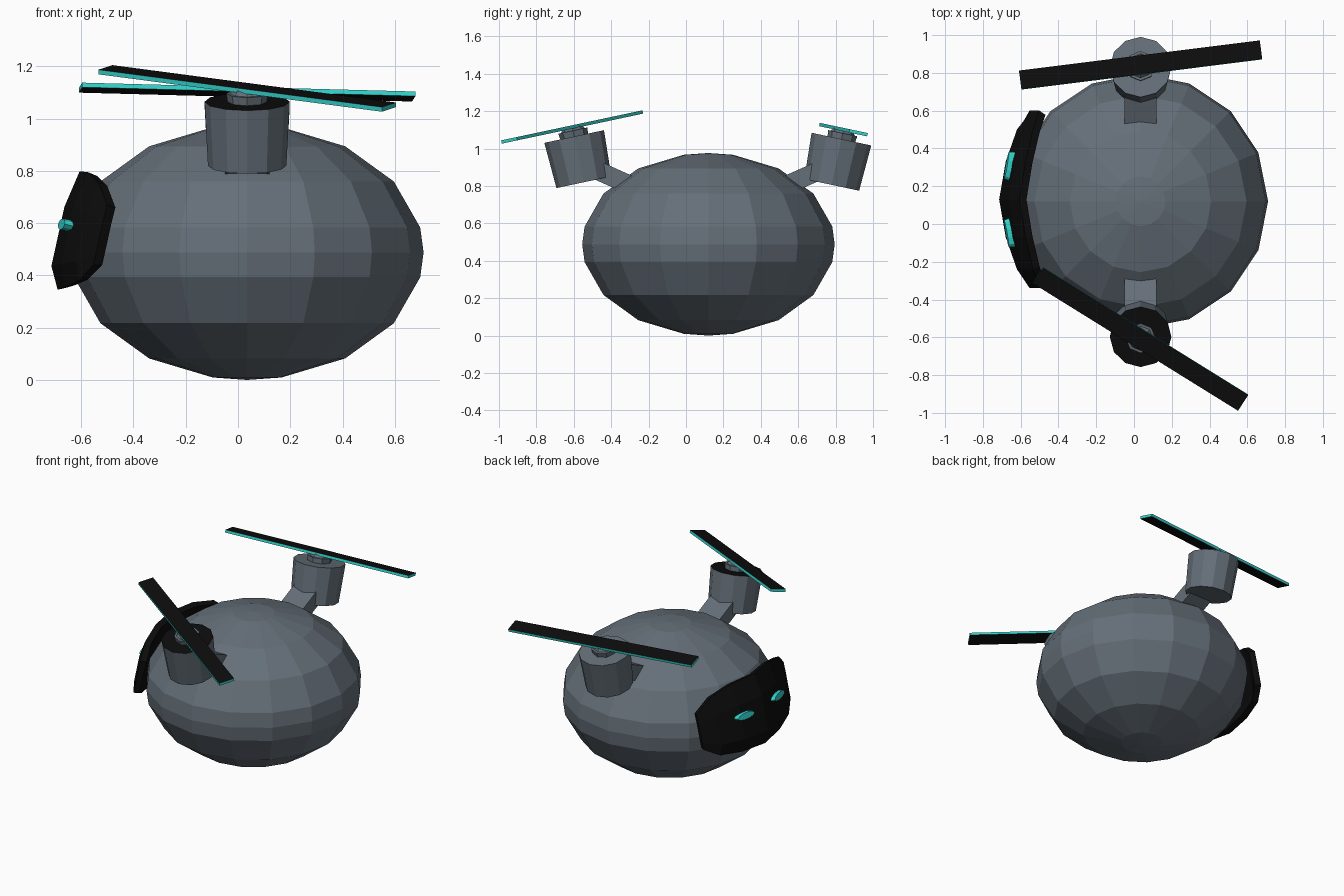
import bpy, bmesh, math
from mathutils import Matrix, Vector

cube = bpy.data.objects.get("Cube")
if cube:
    bpy.data.objects.remove(cube)


def make_material(name, rgb):
    mat = bpy.data.materials.new(name)
    mat.use_nodes = True
    color = (*rgb, 1)
    mat.diffuse_color = color
    mat.node_tree.nodes["Principled BSDF"].inputs["Base Color"].default_value = color
    return mat


GREY = make_material("slate_grey", (0.13, 0.16, 0.19))
BLACK = make_material("black", (0.004, 0.004, 0.004))
TEAL = make_material("teal", (0.035, 0.66, 0.62))

CX, CY, CZ = 0.035, 0.12, 0.488


def add_object(name, bm, mats, matrix=Matrix(), rule=None):
    bmesh.ops.recalc_face_normals(bm, faces=bm.faces)
    bm.normal_update()
    if rule:
        for f in bm.faces:
            f.material_index = rule(f)
    mesh = bpy.data.meshes.new(name)
    bm.to_mesh(mesh)
    bm.free()
    for m in mats:
        mesh.materials.append(m)
    obj = bpy.data.objects.new(name, mesh)
    obj.matrix_world = matrix
    bpy.context.collection.objects.link(obj)
    return obj


def cylinder(name, r1, r2, depth, sides, mats, matrix, rule=None):
    bm = bmesh.new()
    bmesh.ops.create_cone(bm, cap_ends=True, segments=sides, radius1=r1,
                          radius2=r2, depth=depth)
    return add_object(name, bm, mats, matrix, rule)


def box(name, size, mats, matrix, rule=None):
    bm = bmesh.new()
    bmesh.ops.create_cube(bm, size=1)
    bmesh.ops.scale(bm, vec=size, verts=bm.verts)
    return add_object(name, bm, mats, matrix, rule)


# Body: faceted squashed ball with a ridge round the middle
bm = bmesh.new()
angles = (-90, -78.75, -56.25, -33.75, -11.25, 0, 11.25, 33.75, 56.25, 78.75, 90)
profile = [bm.verts.new((0.675 * math.cos(math.radians(a)), 0,
                         0.488 * math.sin(math.radians(a)))) for a in angles]
edges = [bm.edges.new(pair) for pair in zip(profile, profile[1:])]
bmesh.ops.spin(bm, geom=profile + edges, axis=(0, 0, 1), cent=(0, 0, 0),
               angle=math.tau, steps=16, use_merge=True)
bmesh.ops.remove_doubles(bm, verts=bm.verts, dist=0.001)
add_object("body", bm, [GREY], Matrix.Translation((CX, CY, CZ)))


# Rotors: arm, motor, hub and blade, leaning outward
def rotor(label, side, motor_y, motor_z, blade_angle, cap_mat):
    frame = (Matrix.Translation((CX, motor_y, motor_z))
             @ Matrix.Rotation(math.radians(-12 * side), 4, 'X'))

    def lift(z):
        return frame @ Matrix.Translation((0, 0, z))

    cylinder(label + "_motor", 0.15, 0.163, 0.25, 12, [GREY, cap_mat], frame,
             lambda f: int(f.normal.z > 0.9))
    cylinder(label + "_hub_base", 0.075, 0.08, 0.035, 8, [GREY], lift(0.14))
    cylinder(label + "_hub_cap", 0.07, 0.05, 0.025, 8, [GREY], lift(0.165))
    box(label + "_blade", (1.285, 0.1, 0.018), [BLACK, TEAL],
        lift(0.177) @ Matrix.Rotation(math.radians(blade_angle), 4, 'Z'),
        lambda f: int(abs(f.normal.z) < 0.5))
    arm = (Matrix.Translation((CX, CY + side * 0.48, 0.832))
           @ Matrix.Rotation(math.radians(24 * side), 4, 'X'))
    box(label + "_arm", (0.17, 0.34, 0.1), [GREY], arm)


rotor("front", -1, -0.572, 0.942, -32.4, BLACK)
rotor("rear", 1, 0.805, 0.928, 7.3, GREY)


# Visor: chamfered curved panel wrapped round the -x side
def interp(points, t):
    for (a, va), (b, vb) in zip(points, points[1:]):
        if t <= b:
            return va + (vb - va) * max(0, t - a) / (b - a)
    return points[-1][1]


LEAN = [(0.345, -0.69), (0.43, -0.715), (0.66, -0.665), (0.8, -0.605)]
CURVE = [(0, 0), (0.2, 0.033), (0.37, 0.09), (0.47, 0.16)]
LOW = [(0, 0.345), (0.2, 0.355), (0.37, 0.38), (0.47, 0.44)]
HIGH = [(0, 0.798), (0.2, 0.795), (0.37, 0.755), (0.47, 0.67)]
VISOR_Y = 0.13


def visor_x(t, z):
    return interp(LEAN, z) + interp(CURVE, t)


bm = bmesh.new()
columns = []
for t in (-0.47, -0.37, -0.2, 0, 0.2, 0.37, 0.47):
    low, high = interp(LOW, abs(t)), interp(HIGH, abs(t))
    heights = [low + (high - low) * k for k in (0, 0.2, 0.7, 1)]
    columns.append([bm.verts.new((visor_x(abs(t), z), VISOR_Y + t, z))
                    for z in heights])
for a, b in zip(columns, columns[1:]):
    for i in range(3):
        bm.faces.new((a[i], a[i + 1], b[i + 1], b[i]))
bmesh.ops.recalc_face_normals(bm, faces=bm.faces)
if sum(f.normal.x for f in bm.faces) > 0:
    bmesh.ops.reverse_faces(bm, faces=bm.faces)
visor = add_object("visor", bm, [BLACK])
solid = visor.modifiers.new("thickness", 'SOLIDIFY')
solid.thickness = 0.04
# Keep the thickness on the inner side whichever way the panel faces
facing = sum(p.normal.x for p in visor.data.polygons)
solid.offset = -1 if facing < 0 else 1

# Eyes: flat lozenges following the visor
for label, side in (("left", -1), ("right", 1)):
    t = 0.177
    place = Vector((visor_x(t, 0.59) - 0.005, VISOR_Y + side * t, 0.592))
    matrix = (Matrix.Translation(place)
              @ Matrix.Rotation(math.radians(-10 * side), 4, 'Z')
              @ Matrix.Rotation(math.radians(-90 + 12), 4, 'Y')
              @ Matrix.Diagonal((0.024, 0.08, 1, 1)))
    cylinder(label + "_eye", 1, 0.9, 0.04, 10, [TEAL], matrix)
